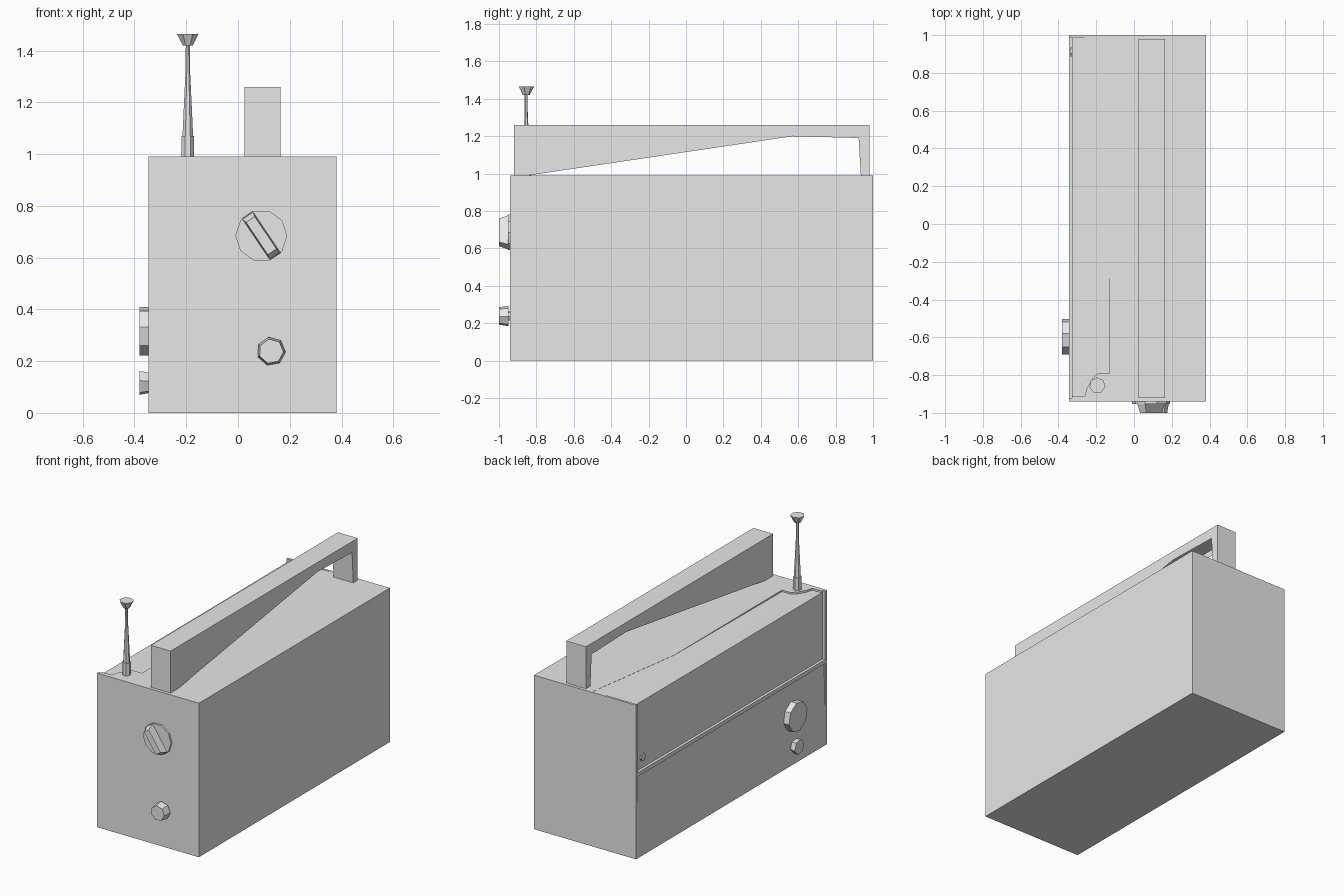
import bpy, bmesh
from math import radians
from mathutils import Matrix, Vector

cube = bpy.data.objects.get("Cube")
if cube:
    bpy.data.objects.remove(cube)

grey = bpy.data.materials.new("plain grey")
grey.use_nodes = True
GREY = (0.8, 0.8, 0.8, 1)
grey.diffuse_color = GREY
grey.node_tree.nodes["Principled BSDF"].inputs["Base Color"].default_value = GREY


def finish(bm, name):
    bmesh.ops.recalc_face_normals(bm, faces=bm.faces)
    mesh = bpy.data.meshes.new(name)
    bm.to_mesh(mesh)
    bm.free()
    obj = bpy.data.objects.new(name, mesh)
    mesh.materials.append(grey)
    bpy.context.collection.objects.link(obj)
    return obj


def loft(name, lower, upper):
    """Solid between two matching loops of points."""
    bm = bmesh.new()
    a = [bm.verts.new(p) for p in lower]
    b = [bm.verts.new(p) for p in upper]
    bm.faces.new(a)
    bm.faces.new(b)
    for i in range(len(a)):
        j = (i + 1) % len(a)
        bm.faces.new((a[i], a[j], b[j], b[i]))
    bmesh.ops.triangulate(bm, faces=[f for f in bm.faces if len(f.verts) > 4])
    return finish(bm, name)


def turned(name, origin, axis, rings, sides, twist=0):
    """Stack of rings (distance, radius) along an axis."""
    bm = bmesh.new()
    turn = Vector((0, 0, 1)).rotation_difference(Vector(axis)).to_matrix().to_4x4()
    place = Matrix.Translation(origin) @ turn @ Matrix.Rotation(radians(twist), 4, "Z")
    loops = []
    for dist, radius in rings:
        made = bmesh.ops.create_circle(
            bm, segments=sides, radius=radius,
            matrix=place @ Matrix.Translation((0, 0, dist)))
        loops.append(made["verts"])
    for a, b in zip(loops, loops[1:]):
        for i in range(sides):
            j = (i + 1) % sides
            bm.faces.new((a[i], a[j], b[j], b[i]))
    bm.faces.new(loops[0])
    bm.faces.new(loops[-1])
    return finish(bm, name)


def box_points(x0, x1, y0, y1, z):
    return [(x0, y0, z), (x1, y0, z), (x1, y1, z), (x0, y1, z)]


# Case
L, R, F, B, TOP = -0.345, 0.38, -0.94, 1.0, 0.99
case = loft("case", box_points(L, R, F, B, 0), box_points(L, R, F, B, TOP))

# Recesses: sunken top panel, upper side panel, tapering lower side panel
top_outline = [(-0.4, -0.915, 0.012), (-0.26, -0.91, 0.012), (-0.25, -0.87, 0.012),
               (-0.22, -0.82, 0.012), (-0.19, -0.79, 0.011), (-0.13, -0.79, 0.01),
               (-0.13, 0.3, 0.001), (-0.03, 0.985, 0.001), (-0.4, 0.985, 0.012)]
cutters = [
    loft("top_recess_cutter", [(x, y, TOP - d) for x, y, d in top_outline],
         [(x, y, 1.1) for x, y, d in top_outline]),
    loft("upper_side_cutter", box_points(-0.5, L + 0.018, -0.92, 0.985, 0.55),
         box_points(-0.5, L + 0.018, -0.92, 0.985, 1.1)),
    loft("lower_side_cutter", box_points(-0.5, L - 0.001, -0.92, 0.985, 0.1),
         box_points(-0.5, L + 0.008, -0.92, 0.985, 0.525)),
]
for cutter in cutters:
    cutter.hide_render = True
    cutter.hide_viewport = True
    cutter.display_type = "WIRE"
    mod = case.modifiers.new(cutter.name, "BOOLEAN")
    mod.operation = "DIFFERENCE"
    mod.solver = "EXACT"
    mod.object = cutter

# Carrying handle from a side profile
half = [(0.95, 1.26), (0.95, 0.985), (0.905, 0.985), (0.893, 1.19), (0.82, 1.235)]
profile = half + [(-y, z) for y, z in reversed(half)]
loft("carrying_handle", [(0.025, y + 0.03, z) for y, z in profile],
     [(0.165, y + 0.03, z) for y, z in profile])

# Antenna
UP, FRONT, SIDE = (0, 0, 1), (0, -1, 0), (-1, 0, 0)
turned("antenna", (-0.194, -0.855, 0.97), UP,
       [(0, 0.025), (0.1, 0.025), (0.1, 0.021), (0.23, 0.015), (0.35, 0.009), (0.455, 0.008)], 7)
turned("antenna_tip", (-0.194, -0.855, 1.42), UP, [(0, 0.02), (0.045, 0.043)], 7)

# Front selector dial with a slanted, tapered grip
turned("selector_dial", (0.09, F + 0.005, 0.685), FRONT, [(0, 0.1), (0.017, 0.1)], 10, 18)
slant = Matrix.Rotation(radians(-34), 3, "Y")


def grip_loop(w, h, y):
    return [slant @ Vector((sx * w, 0, sz * h)) + Vector((0.09, y, 0.685))
            for sx, sz in ((-1, -1), (1, -1), (1, 1), (-1, 1))]


loft("dial_grip", grip_loop(0.026, 0.097, F), grip_loop(0.02, 0.075, -1.0))

# Front small knob
turned("front_small_knob", (0.128, F + 0.005, 0.238), FRONT,
       [(0, 0.026), (0.014, 0.026), (0.014, 0.056), (0.065, 0.048)], 7, 10)

# Side knobs and screw
turned("tuning_knob", (L + 0.02, -0.597, 0.315), SIDE, [(0, 0.095), (0.055, 0.095)], 8, 10)
turned("side_small_knob", (L + 0.01, -0.61, 0.116), SIDE, [(0, 0.04), (0.045, 0.049)], 6, 10)
turned("panel_screw", (L + 0.03, 0.91, 0.62), SIDE, [(0, 0.025), (0.02, 0.025)], 7)
